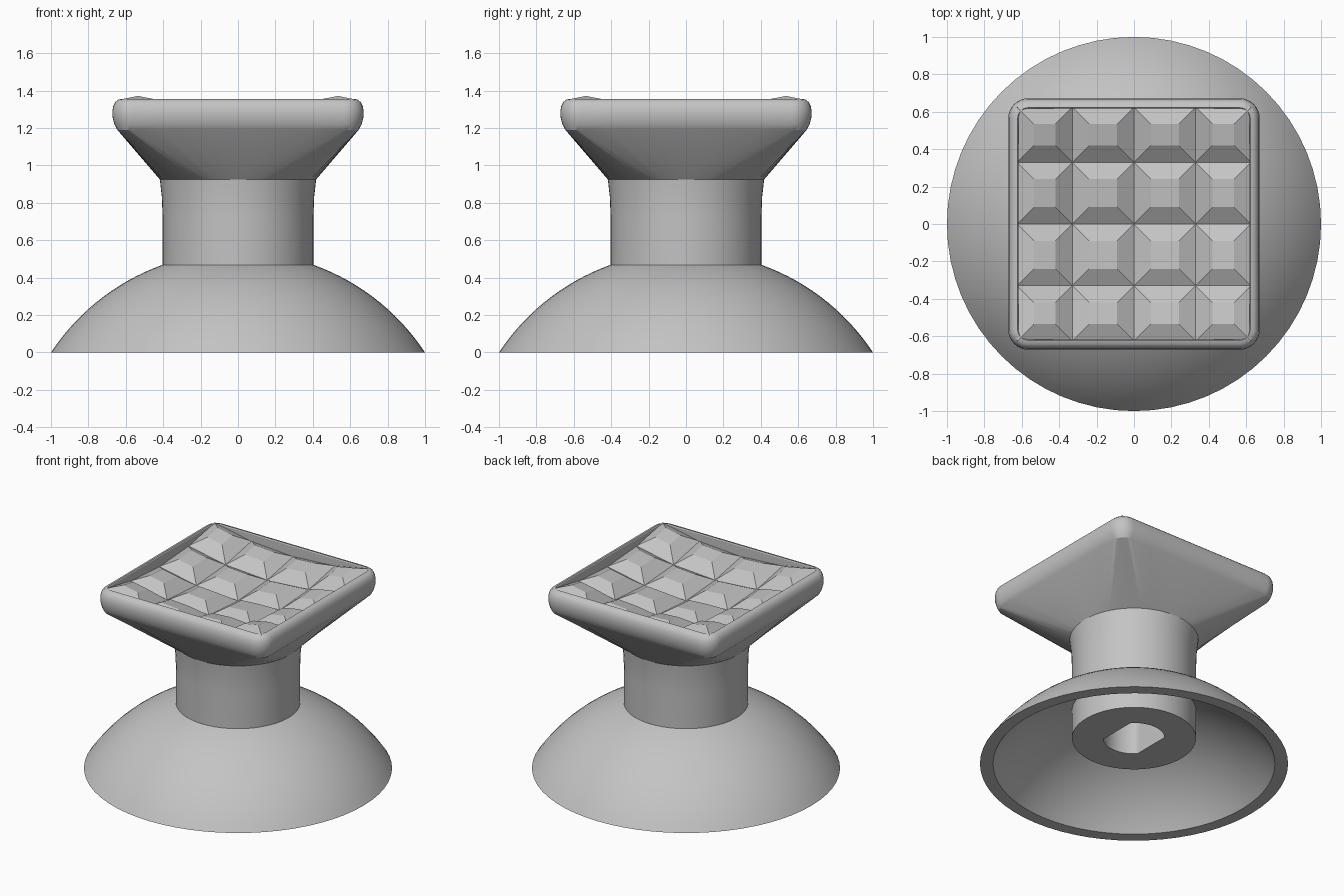
import bpy, bmesh, math

cube = bpy.data.objects.get("Cube")
if cube:
    bpy.data.objects.remove(cube, do_unlink=True)

grey = bpy.data.materials.new("plain_grey")
grey.use_nodes = True
COLOUR = (0.55, 0.55, 0.55, 1)
grey.diffuse_color = COLOUR
grey.node_tree.nodes["Principled BSDF"].inputs["Base Color"].default_value = COLOUR

N = 64


def circle(r, z, flat=None):
    """Round ring, optionally clipped to two flats at x = +-flat."""
    pts = []
    for k in range(N):
        a = math.tau * k / N
        x = r * math.cos(a)
        if flat:
            x = max(-flat, min(flat, x))
        pts.append((x, r * math.sin(a), z))
    return pts


def rounded_square(half, z):
    """Ring with straight sides and rounded corners, starting mid-side."""
    rad = max(0.05, half - 0.565)
    flat = half - rad
    quarter = N // 4
    side = quarter // 4
    pts = []
    for k in range(N):
        q, j = divmod(k, quarter)
        if j < side:
            x, y = half, flat * j / side
        elif j <= quarter - side:
            a = math.pi / 2 * (j - side) / (quarter - 2 * side)
            x, y = flat + rad * math.cos(a), flat + rad * math.sin(a)
        else:
            x, y = flat * (quarter - j) / side, half
        for _ in range(q):
            x, y = -y, x
        pts.append((x, y, z))
    return pts


def finish(name, bm, smooth):
    bmesh.ops.recalc_face_normals(bm, faces=bm.faces)
    mesh = bpy.data.meshes.new(name)
    bm.to_mesh(mesh)
    bm.free()
    mesh.materials.append(grey)
    obj = bpy.data.objects.new(name, mesh)
    bpy.context.collection.objects.link(obj)
    if smooth:
        bpy.ops.object.select_all(action="DESELECT")
        obj.select_set(True)
        bpy.context.view_layer.objects.active = obj
        bpy.ops.object.shade_smooth_by_angle(angle=math.radians(30))
    return obj


def loft(name, rings, cap_start=False, cap_end=False, closed=False):
    bm = bmesh.new()
    loops = [[bm.verts.new(p) for p in ring] for ring in rings]
    pairs = list(zip(loops, loops[1:]))
    if closed:
        pairs.append((loops[-1], loops[0]))
    for lo, hi in pairs:
        for k in range(N):
            n = (k + 1) % N
            bm.faces.new((lo[k], lo[n], hi[n], hi[k]))
    if cap_start:
        bm.faces.new(loops[0])
    if cap_end:
        bm.faces.new(loops[-1])
    return finish(name, bm, True)


# Hollow domed skirt: outer and inner spherical arcs about a shared centre
CENTRE = -0.659


def arc(r_rim, r_top, steps=16):
    radius = math.hypot(r_rim, CENTRE)
    a0, a1 = math.asin(r_rim / radius), math.asin(r_top / radius)
    for i in range(steps + 1):
        a = a0 + (a1 - a0) * i / steps
        yield circle(radius * math.sin(a), CENTRE + radius * math.cos(a))


outer = list(arc(1.0, 0.36))
inner = list(arc(0.915, 0.36))
loft("dome_skirt", outer + inner[::-1], closed=True)

# Stem with a double-flatted socket in its underside
loft("stem", [circle(0.2, 0.75, 0.145), circle(0.2, 0.19, 0.145),
              circle(0.403, 0.19), circle(0.403, 0.72),
              circle(0.407, 0.83), circle(0.418, 0.925)], cap_start=True)

# Flared head, round at the neck and square at the rim
rim = [(0.645, 1.19), (0.661, 1.22), (0.67, 1.255), (0.672, 1.285),
       (0.668, 1.315), (0.657, 1.338), (0.642, 1.351), (0.622, 1.356),
       (0.618, 1.35), (0.618, 1.22)]
loft("head", [circle(0.418, 0.925)] + [rounded_square(h, z) for h, z in rim])

# Dished grip floor: a grid of blunt pyramids following a shallow bowl
LINES = [-0.625, -0.33, 0, 0.33, 0.625]
INSET, HEIGHT = 0.09, 0.06


def bowl(x, y):
    return 1.197 + (x * x + y * y) / 5


bm = bmesh.new()
for x0, x1 in zip(LINES, LINES[1:]):
    for y0, y1 in zip(LINES, LINES[1:]):
        low = [(x0, y0), (x1, y0), (x1, y1), (x0, y1)]
        xa, xb, ya, yb = x0 + INSET, x1 - INSET, y0 + INSET, y1 - INSET
        high = [(xa, ya), (xb, ya), (xb, yb), (xa, yb)]
        base = [bm.verts.new((x, y, bowl(x, y))) for x, y in low]
        top = [bm.verts.new((x, y, bowl(x, y) + HEIGHT)) for x, y in high]
        bm.faces.new(top)
        for k in range(4):
            n = (k + 1) % 4
            bm.faces.new((base[k], base[n], top[n], top[k]))
bmesh.ops.remove_doubles(bm, verts=bm.verts, dist=0.0005)
finish("grip_pyramids", bm, False)
